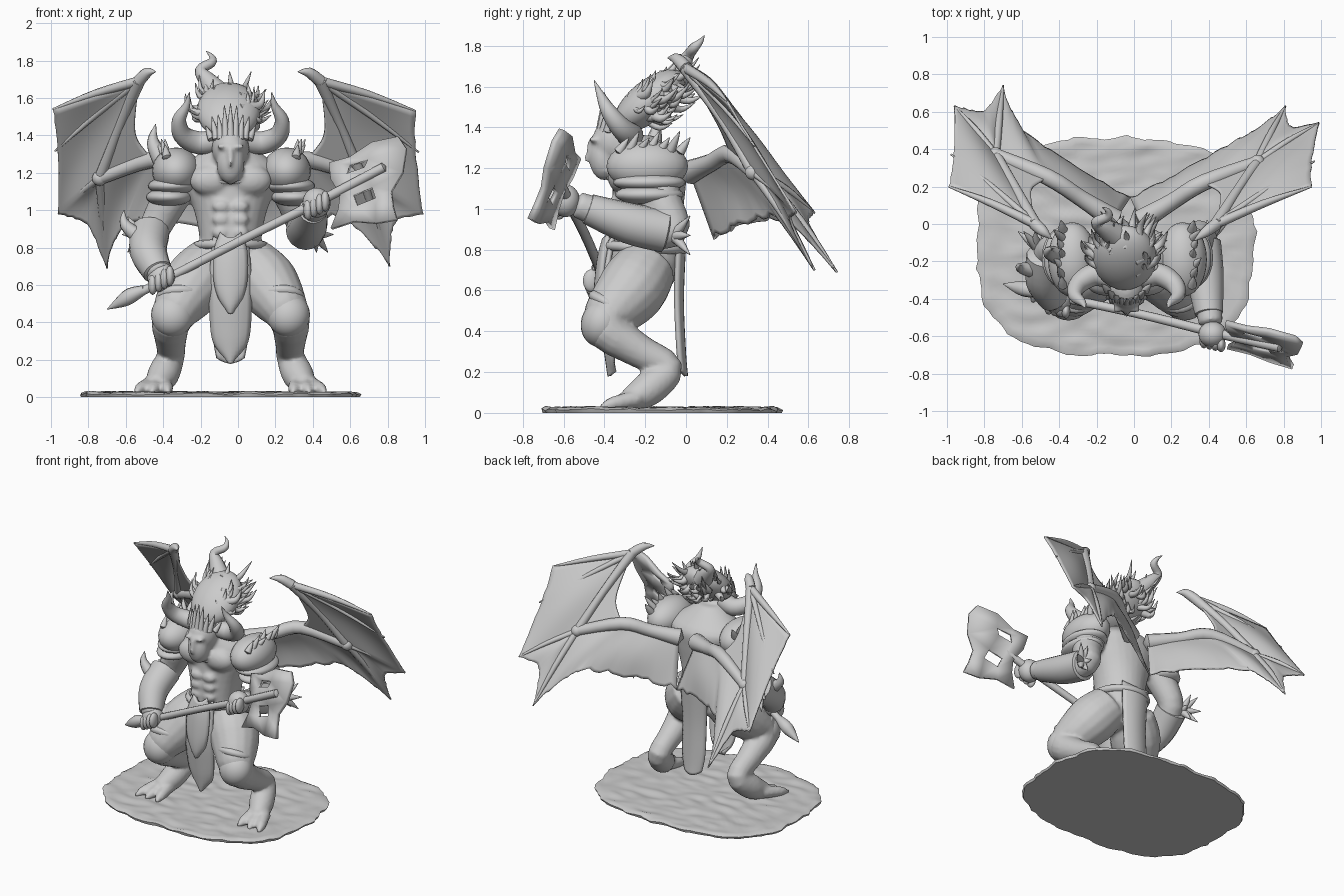
import bpy, bmesh, math, random
from mathutils import Vector, Matrix, Quaternion, noise

if "Cube" in bpy.data.objects:
    bpy.data.objects.remove(bpy.data.objects["Cube"])
random.seed(4)
V = Vector
MID = -0.04          # symmetry line of the figure

def finish(bm, name, voxel=0, thick=0, angle=45):
    bmesh.ops.recalc_face_normals(bm, faces=bm.faces)
    me = bpy.data.meshes.new(name)
    bm.to_mesh(me); bm.free()
    ob = bpy.data.objects.new(name, me)
    bpy.context.collection.objects.link(ob)
    bpy.ops.object.select_all(action='DESELECT')
    ob.select_set(True)
    bpy.context.view_layer.objects.active = ob
    bpy.ops.object.shade_smooth_by_angle(angle=math.radians(angle))
    if voxel:
        m = ob.modifiers.new("fuse", 'REMESH')
        m.mode, m.voxel_size, m.use_smooth_shade = 'VOXEL', voxel, True
        s = ob.modifiers.new("soften", 'SMOOTH')
        s.iterations = 3
    if thick:
        s = ob.modifiers.new("thickness", 'SOLIDIFY')
        s.thickness, s.offset = thick, 0
    return ob

def spline(p, sub):
    p = [V(q) for q in p]
    out = []
    for i in range(len(p) - 1):
        a, b, c, d = p[max(i - 1, 0)], p[i], p[i + 1], p[min(i + 2, len(p) - 1)]
        for k in range(sub):
            t = k / sub
            out.append(0.5 * (2 * b + (c - a) * t + (2 * a - 5 * b + 4 * c - d) * t * t
                              + (3 * b - a - 3 * c + d) * t ** 3))
    return out + [p[-1]]

def tube(bm, pts, n=12, sub=4):
    """Round tube through (x, y, z, radius) points."""
    P = spline(pts, sub)
    C = [q.to_3d() for q in P]
    prev, side, rings = None, None, []
    for i, c in enumerate(C):
        t = (C[min(i + 1, len(C) - 1)] - C[max(i - 1, 0)]).normalized()
        side = t.orthogonal().normalized() if prev is None else prev.rotation_difference(t) @ side
        prev = t
        r = max(P[i][3], 0.002)
        rings.append([bm.verts.new(c + Quaternion(t, math.tau * k / n) @ side * r) for k in range(n)])
    for a, b in zip(rings, rings[1:]):
        for k in range(n):
            bm.faces.new((a[k], a[(k + 1) % n], b[(k + 1) % n], b[k]))
    for ring, c, d, r in ((rings[0], C[0], C[0] - C[1], P[0][3]), (rings[-1], C[-1], C[-1] - C[-2], P[-1][3])):
        tip = bm.verts.new(c + d.normalized() * r * 0.5)
        for k in range(n):
            bm.faces.new((ring[k], ring[(k + 1) % n], tip))

def ball(bm, c, r, tilt=0):
    m = Matrix.Translation(c) @ Matrix.Rotation(tilt, 4, 'X') @ Matrix.Diagonal((*r, 1))
    bmesh.ops.create_uvsphere(bm, u_segments=24, v_segments=14, radius=1, matrix=m)

def spike(bm, a, b, r, bend=(0, 0, 0)):
    a, b = V(a), V(b)
    tube(bm, [(*a, r), (*((a + b) / 2 + V(bend)), r * .65), (*b, .002)], 8)

def patch(bm, a, b, c, d, jag=0, scallop=0, sag=0, n=16):
    """Sheet between edges a-b and d-c; edge d-c can be scalloped and torn."""
    a, b, c, d = map(V, (a, b, c, d))
    rows = []
    for i in range(n + 1):
        u = i / n
        end = 1 - scallop * math.sin(math.pi * u) - (jag * random.random() if 0 < i < n else 0)
        row = []
        for j in range(n + 1):
            v = j / n * end
            p = a.lerp(b, u).lerp(d.lerp(c, u), v)
            p += V((0, 1, .5)) * sag * math.sin(math.pi * u) * math.sin(math.pi * j / n)
            row.append(bm.verts.new(p))
        rows.append(row)
    for r, s in zip(rows, rows[1:]):
        for j in range(n):
            bm.faces.new((r[j], s[j], s[j + 1], r[j + 1]))

# ground slab: rough-edged rounded rectangle with stony top
bm = bmesh.new()
N, RINGS = 120, 30
def slab(k, f, z):
    t = math.tau * k / N
    c, s = math.cos(t), math.sin(t)
    r = f * (abs(c / .74) ** 2.8 + abs(s / .58) ** 2.8) ** (-1 / 2.8)
    r *= 1 + .05 * noise.noise(V((c * 5, s * 5, 0))) + .02 * noise.noise(V((c * 17, s * 17, 3)))
    p = V((-.1 + r * c, -.12 + r * s, z))
    if z:
        p.z += .012 * noise.noise(V((p.x * 8, p.y * 16, 1)))
    return bm.verts.new(p)
loops = [[slab(k, f, z) for k in range(N)] for f, z in
         [(.99, 0)] + [(1, .016)] + [(1 - i / RINGS, .026) for i in range(1, RINGS)]]
bm.faces.new(loops[0])
for a, b in zip(loops, loops[1:]):
    for k in range(N):
        bm.faces.new((a[k], a[(k + 1) % N], b[(k + 1) % N], b[k]))
bm.faces.new(loops[-1])
finish(bm, "ground_slab")

# body: torso, head, arms and legs fused together
bm = bmesh.new()
rings = []
for z, y, rx, ry in spline([(.58, -.2, .1, .1), (.70, -.2, .18, .17), (.83, -.2, .165, .175), (.98, -.19, .19, .175),
                            (1.12, -.18, .24, .18), (1.22, -.18, .26, .18), (1.30, -.21, .17, .13), (1.36, -.24, .08, .08)], 3):
    rings.append([bm.verts.new((MID + rx * math.cos(math.tau * k / 28), y + ry * math.sin(math.tau * k / 28), z)) for k in range(28)])
for a, b in zip(rings, rings[1:]):
    for k in range(28):
        bm.faces.new((a[k], a[(k + 1) % 28], b[(k + 1) % 28], b[k]))
bm.faces.new(rings[0]); bm.faces.new(rings[-1])
ball(bm, (MID, -.34, 1.33), (.1, .12, .12))                       # skull
ball(bm, (MID, -.4, 1.25), (.075, .075, .11))                     # jaw
spike(bm, (MID, -.455, 1.34), (MID, -.5, 1.23), .022)             # nose
tube(bm, [(MID, -.2, 1.2, .1), (MID, -.3, 1.3, .08)])             # neck
for s in (-1, 1):
    ball(bm, (MID + s * .1, -.31, 1.16), (.12, .075, .085))       # chest
    ball(bm, (MID + s * .045, -.455, 1.34), (.03, .02, .015))     # brow
    for z in (.88, .95, 1.02):
        ball(bm, (MID + s * .05, -.355, z), (.048, .03, .034))    # belly
    x = lambda d: MID + s * d
    tube(bm, [(x(.1), -.19, .72, .15), (x(.2), -.27, .6, .17), (x(.31), -.39, .43, .115), (x(.32), -.24, .31, .085),
              (x(.32), -.09, .22, .075), (x(.36), -.18, .12, .085), (x(.4), -.28, .06, .06)], 16)
    for t in (-.07, 0, .07):                                      # toes
        tube(bm, [(x(.39 + t * .5), -.24, .07, .045), (x(.41 + t), -.36, .045, .035), (x(.42 + t * 1.2), -.42, .025, .012)], 8)
tube(bm, [(-.29, -.17, 1.22, .12), (-.37, -.15, 1.05, .1), (-.45, -.15, .89, .085), (-.47, -.3, .77, .085), (-.42, -.42, .66, .065)], 16)
tube(bm, [(.23, -.17, 1.22, .12), (.31, -.12, 1.04, .1), (.36, -.07, .89, .085), (.38, -.28, .93, .085), (.41, -.53, 1.02, .065)], 16)
finish(bm, "body", voxel=.013)

# fists closed around the shaft
bm = bmesh.new()
for h in ((-.41, -.41, .64), (.42, -.59, 1.04)):
    ball(bm, h, (.075, .07, .08))
    for k in range(4):
        o = V((.9, -.2, .45)) * (k - 1.5) * .034
        ball(bm, V(h) + o + V((0, -.045, -.015)), (.024, .04, .055))
finish(bm, "fists")

# pauldrons with bands and spikes
bm = bmesh.new()
for s, cx in ((-1, -.33), (1, .26)):
    ball(bm, (cx, -.19, 1.21), (.13, .2, .125))
    for k, r in enumerate((.118, .108)):
        ball(bm, (cx + s * (.02 + .02 * k), -.18, 1.13 - .06 * k), (r + .015, r + .06, .05))
    for k in range(7):
        y = -.33 + .05 * k
        spike(bm, (cx + s * .05, y, 1.28), (cx + s * (.06 + .02 * (k % 3)), y + .05, 1.35 + .03 * (k % 2)), .026)
spike(bm, (-.41, -.17, 1.27), (-.44, -.13, 1.46), .05, (-.03, 0, 0))
finish(bm, "pauldrons")

# gauntlets with flared cuffs and elbow spikes
bm = bmesh.new()
tube(bm, [(-.47, -.17, .88, .105), (-.48, -.3, .78, .1), (-.43, -.4, .67, .08)], 16)
tube(bm, [(.36, -.1, .89, .105), (.38, -.28, .93, .1), (.4, -.48, 1.0, .075)], 16)
spike(bm, (-.52, -.25, .85), (-.61, -.22, 1.0), .045, (-.04, 0, 0))
for e, s in (((-.48, -.12, .87), -1), ((.37, -.06, .87), 1)):
    for k in range(6):
        a = math.tau * k / 6
        spike(bm, V(e) + V((s * .04, 0, 0)), V(e) + V((s * .08 + .06 * math.cos(a), .08, .11 * math.sin(a))), .03)
finish(bm, "gauntlets")

# knee guards and belt
bm = bmesh.new()
for s in (-1, 1):
    ball(bm, (MID + s * .31, -.41, .44), (.115, .105, .12), -.3)
    ball(bm, (MID + s * .27, -.37, .53), (.13, .12, .05), -.5)
finish(bm, "knee_guards")
bm = bmesh.new()
tube(bm, [(MID + .18 * math.cos(a), -.2 + .185 * math.sin(a), .81 - .01 * math.sin(a), .024)
          for a in [math.tau * k / 16 for k in range(17)]], 8, 2)
finish(bm, "belt")
bm = bmesh.new()
tube(bm, [(MID + .13 * math.cos(a), -.29 + .09 * math.sin(a), 1.22 + .07 * math.sin(a), .012)
          for a in [math.pi + math.pi * k / 8 for k in range(9)]], 8, 2)
finish(bm, "collar")

# loincloths: curved strips given as (z, y, half width)
def cloth(name, rows, bow, thick):
    bm = bmesh.new()
    g = [[bm.verts.new((MID + w * t / 4, y + bow * (t / 4) ** 2, z + .03 * (t / 4) ** 2)) for t in range(-4, 5)]
         for z, y, w in spline(rows, 4)]
    for a, b in zip(g, g[1:]):
        for k in range(8):
            bm.faces.new((a[k], a[k + 1], b[k + 1], b[k]))
    finish(bm, name, thick=thick)
cloth("front_loincloth", [(.83, -.385, .09), (.6, -.42, .11), (.36, -.4, .105), (.25, -.385, .08), (.18, -.375, .012)], .03, .02)
cloth("front_plate", [(.85, -.4, .05), (.75, -.425, .085), (.6, -.44, .085), (.5, -.44, .055), (.45, -.43, .01)], .03, .025)
cloth("back_loincloth", [(.82, -.01, .11), (.55, -.02, .095), (.3, -.01, .09), (.18, 0, .07)], -.03, .02)

# horns, forehead crown
bm = bmesh.new()
for s in (-1, 1):
    tube(bm, [(MID + s * x, y, z, r) for x, y, z, r in
              ((.07, -.29, 1.37, .06), (.17, -.27, 1.36, .062), (.255, -.32, 1.4, .052), (.275, -.38, 1.48, .038),
               (.235, -.42, 1.56, .02), (.22, -.45, 1.63, .002))], 14)
finish(bm, "horns")
bm = bmesh.new()
for k in range(-4, 5):
    h = 1.57 - .03 * abs(k) + .02 * (k % 2)
    spike(bm, (MID + k * .025, -.42 + .004 * k * k, 1.38), (MID + k * .033, -.4 + .005 * k * k, h), .022)
finish(bm, "forehead_crown")

# flame hair: swept-back mass with flickering tongues
bm = bmesh.new()
c, R = V((-.05, -.18, 1.53)), Matrix.Rotation(.69, 3, 'X')
ball(bm, c, (.17, .21, .1), .69)
for i in range(60):
    th, ph = random.uniform(0, math.tau), random.uniform(-.5, 1.0)
    d = R @ V((math.cos(th) * math.cos(ph) * .16, math.sin(ph) * .2, math.sin(th) * math.cos(ph) * .09))
    o = V((d.x * .45, random.uniform(.05, .13), random.uniform(-.02, .1)))
    if (c + d + o).y < .1:
        spike(bm, c + d * .85, c + d + o, random.uniform(.018, .032), (random.uniform(-.03, .03), 0, -.03))
tube(bm, [(-.1, -.06, 1.62, .07), (-.16, -.02, 1.69, .05), (-.2, .01, 1.75, .03), (-.14, .04, 1.79, .025),
          (-.14, .07, 1.82, .015), (-.17, .09, 1.85, .002)], 10)
finish(bm, "flame_hair")

# poleaxe: shaft, pommel spike and double blade in one slanted plane
bm = bmesh.new()
tube(bm, [(-.6, -.35, .52, .024), (0, -.475, .83, .024), (.43, -.58, 1.045, .026), (.78, -.66, 1.23, .026)], 12)
tube(bm, [(-.5, -.37, .575, .025), (-.57, -.35, .545, .042), (-.62, -.34, .515, .035), (-.7, -.32, .47, .002)], 10)
finish(bm, "axe_shaft")
bm = bmesh.new()
outline = [(.5, 1.16), (.49, 1.25), (.6, 1.28), (.72, 1.36), (.86, 1.39), (.9, 1.33), (.88, 1.2), (.82, 1.1),
           (.83, 1.02), (.85, .95), (.74, .93), (.62, .94), (.5, .9), (.54, 1.0), (.55, 1.08)]
holes = [[(.58, 1.19), (.68, 1.225), (.7, 1.27), (.6, 1.24)], [(.62, 1.08), (.72, 1.12), (.74, 1.06), (.64, 1.02)]]
edges = []
for loop in [outline] + holes:
    vs = [bm.verts.new((x, z, 0)) for x, z in loop]
    edges += [bm.edges.new((vs[i], vs[i - 1])) for i in range(len(vs))]
bmesh.ops.triangle_fill(bm, edges=edges, use_beauty=True, normal=(0, 0, 1))
for v in bm.verts:
    x, z = v.co.x, v.co.y
    v.co = (x, -.80 - .36 * x + .36 * z, z)
finish(bm, "axe_blade", thick=.03)

# wings: root top/bottom, arm, elbow, wrist, claw, outer corners, finger tip, trailing point
keys = "root foot arm elbow wrist claw a b tip trail".split()
left = [(-.1, .02, 1.18), (-.02, .14, .85), (-.46, .25, 1.27), (-.74, .37, 1.17), (-.53, 0, 1.69),
        (-.44, -.08, 1.74), (-.99, .2, 1.54), (-.96, .63, .98), (-.7, .74, .69), (-.6, .5, .94)]
right = [(.04, .02, 1.18), (-.02, .14, .85), (.37, .22, 1.27), (.66, .33, 1.18), (.44, 0, 1.69),
         (.32, -.09, 1.74), (.95, .2, 1.53), (.99, .54, .98), (.81, .63, .7), (.55, .45, .96)]
for side, pts in (("left", left), ("right", right)):
    w = {k: V(p) for k, p in zip(keys, pts)}
    bm = bmesh.new()
    patch(bm, w["elbow"], w["wrist"], w["a"], w["b"], .015, .03, .03)
    patch(bm, w["elbow"], w["elbow"], w["b"], w["tip"], .03, .25, .02)
    patch(bm, w["arm"], w["elbow"], w["tip"], w["trail"], .05, .1, .02)
    patch(bm, w["elbow"], w["elbow"], w["wrist"], w["arm"], 0, .22)
    patch(bm, w["root"], w["arm"], w["trail"], w["foot"], .09, .03, .03)
    bmesh.ops.remove_doubles(bm, verts=bm.verts, dist=.0005)
    finish(bm, side + "_wing_membrane", thick=.012)
    bm = bmesh.new()
    mid = w["a"].lerp(w["b"], .4)
    up = V((0, .01, .01))
    tube(bm, [(*w["root"], .06), (*w["root"].lerp(w["arm"], .5), .045), (*w["arm"], .045), (*w["elbow"], .035)])
    ball(bm, w["elbow"], (.04, .04, .04))
    tube(bm, [(*w["elbow"], .03), (*(w["elbow"].lerp(w["wrist"], .5) + up), .026), (*w["wrist"], .034)])
    tube(bm, [(*w["wrist"], .034), (*(w["wrist"].lerp(w["claw"], .5) + V((0, 0, .02))), .028), (*w["claw"], .002)], 10)
    for s, e, r in (("wrist", w["a"], .026), ("wrist", mid, .02), ("elbow", w["b"], .02), ("elbow", w["tip"], .024)):
        tube(bm, [(*w[s], r), (*(w[s].lerp(e, .5) + up), r * .8), (*e, .005)], 8)
    finish(bm, side + "_wing_bones")
